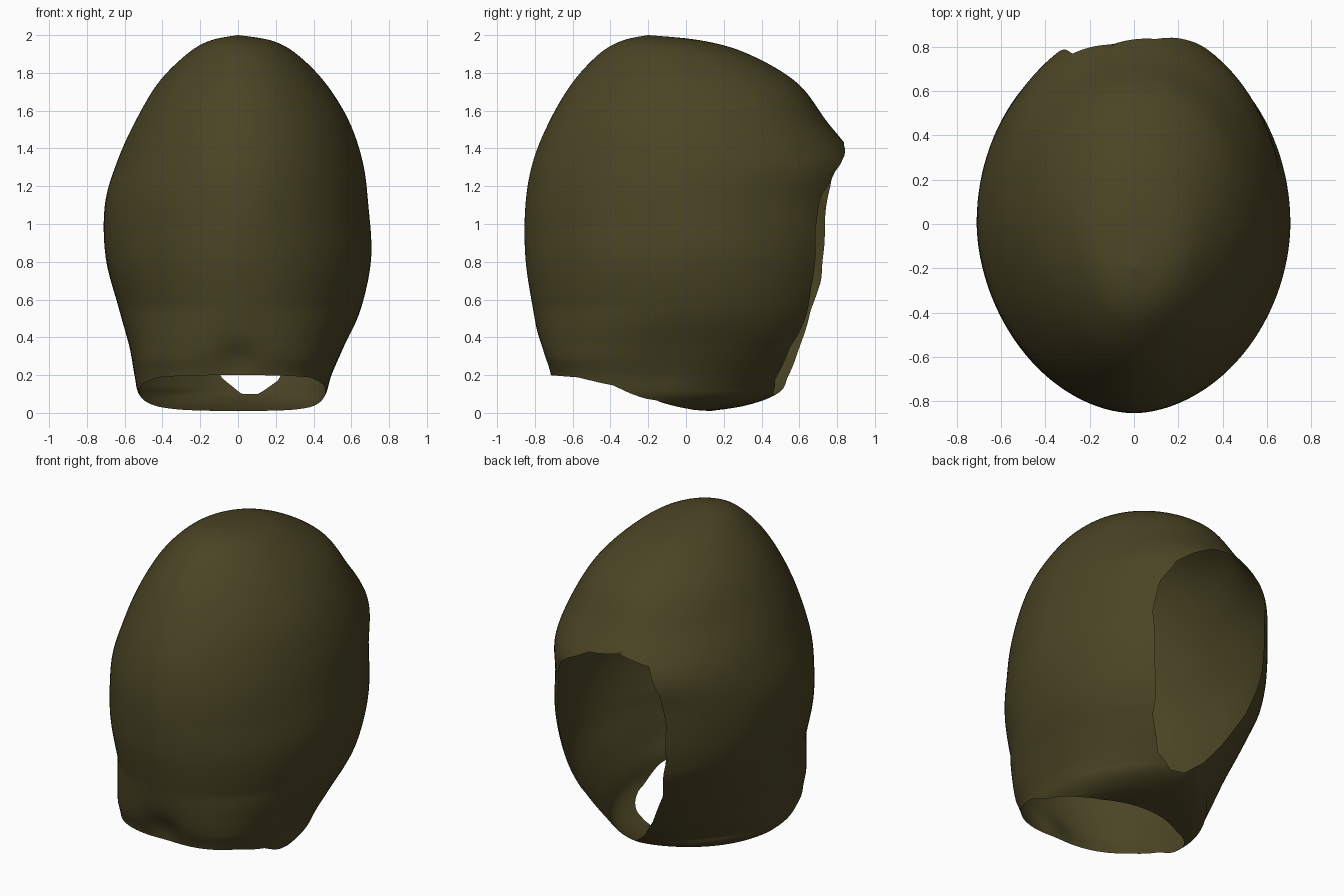
import bpy, bmesh, math

if "Cube" in bpy.data.objects:
    bpy.data.objects.remove(bpy.data.objects["Cube"])

# Hood profile rows: height, half width left, half width right, front y, back y
ROWS = [
    (0.01, .38, .38, -.70, .13), (0.04, .46, .42, -.71, .32),
    (0.10, .525, .465, -.715, .48), (0.20, .548, .495, -.72, .58),
    (0.35, .575, .56, -.77, .69), (0.55, .63, .65, -.81, .79),
    (0.82, .70, .705, -.85, .85), (1.10, .705, .69, -.85, .87),
    (1.33, .64, .66, -.81, .895), (1.55, .54, .585, -.72, .74),
    (1.75, .42, .46, -.60, .585), (1.90, .27, .31, -.46, .33),
    (1.97, .15, .18, -.34, .09), (2.00, .004, .004, -.204, -.196)]
# Squareness of the outline by height: front, back left, back right
FRONT = [(0, .72), (.28, .74), (.55, 1), (1, 1.08), (2, 1.04)]
BACK_L = [(0, 1), (.03, 1), (.13, 1.45), (.41, 1.22), (.7, 1), (2, 1)]
BACK_R = [(0, .95), (.03, 1), (.13, 1.15), (.4, 1), (1.4, 1), (1.7, .92), (2, .95)]
# Outline of the face opening on the back, as x, z
RIM = [(.25, 1.34), (.1, 1.42), (-.1, 1.45), (-.28, 1.40), (-.35, 1.24),
       (-.375, 1.05), (-.365, .8), (-.3, .54), (-.18, .32), (-.08, .18),
       (.02, .1), (.11, .1), (.21, .17), (.32, .35), (.4, .65), (.43, .95),
       (.40, 1.15), (.33, 1.28)]
CENTRE_Z = 0.8
COLS, LEVELS = 120, 110
TOP = len(ROWS) - 1


def row_at(u):
    """Smooth (Catmull-Rom) lookup between profile rows."""
    i = min(int(u), TOP - 1)
    t = u - i
    a, b, c, d = (ROWS[max(0, min(TOP, i + k))] for k in (-1, 0, 1, 2))
    return [0.5 * (2 * q + (r - p) * t + (2 * p - 5 * q + 4 * r - s) * t * t
                   + (3 * q - p - 3 * r + s) * t ** 3)
            for p, q, r, s in zip(a, b, c, d)]


def lerp_table(table, v):
    for (a, p), (b, q) in zip(table, table[1:]):
        if v <= b:
            return p + (q - p) * (v - a) / (b - a)
    return table[-1][1]


def neck_start(s):
    """Slanted neck opening: high in front, low at the back."""
    return lerp_table([(-1, 3), (-.7, 2.9), (-.35, 2.5), (0, 1.5),
                       (.35, .8), (.7, .3), (1, 0)], s)


def surface(u, ang):
    z, xl, xr, yf, yb = row_at(u)
    c, s = math.cos(ang), math.sin(ang)
    p = lerp_table(FRONT if s < 0 else BACK_R if c > 0 else BACK_L, z)
    x = math.copysign(abs(c) ** p, c) * (xr if c > 0 else xl)
    y = (yf + yb) / 2 + math.copysign(abs(s) ** p, s) * (yb - yf) / 2
    return x, y, z


def back_y(x, z):
    """y of the rear surface at a given x and z."""
    lo, hi = 0.0, float(TOP)
    for _ in range(30):
        mid = (lo + hi) / 2
        lo, hi = (mid, hi) if row_at(mid)[0] < z else (lo, mid)
    _, xl, xr, yf, yb = row_at(lo)
    p = lerp_table(BACK_R if x > 0 else BACK_L, z)
    f = min(1, abs(x) / (xr if x > 0 else xl)) ** (1 / p)
    return (yf + yb) / 2 + (1 - f * f) ** (p / 2) * (yb - yf) / 2


def rim_scale(x, z):
    """Factor that carries a point outward from the centre onto the rim."""
    dx, dz = x, z - CENTRE_Z
    for (ax, az), (bx, bz) in zip(RIM, RIM[1:] + RIM[:1]):
        az, bz = az - CENTRE_Z, bz - CENTRE_Z
        if ax * dz - az * dx >= 0 and dx * bz - dz * bx > 0:
            den = dx * (bz - az) - dz * (bx - ax)
            return (ax * (bz - az) - az * (bx - ax)) / den
    return 1.0


# Hood shell as a lofted grid, open at the neck
bm = bmesh.new()
grid = []
for i in range(LEVELS + 1):
    ring = []
    for j in range(COLS):
        ang = 2 * math.pi * j / COLS
        u0 = neck_start(math.sin(ang))
        ring.append(bm.verts.new(surface(u0 + (TOP - u0) * i / LEVELS, ang)))
    grid.append(ring)
for i in range(LEVELS):
    for j in range(COLS):
        k = (j + 1) % COLS
        bm.faces.new((grid[i][j], grid[i][k], grid[i + 1][k], grid[i + 1][j]))
bm.faces.new(grid[-1])

# Face opening: remove the inside, then pull the border onto the rim
inside = {v: rim_scale(v.co.x, v.co.z) for v in bm.verts if v.co.y > 0.2}
inside = {v: s for v, s in inside.items() if s > 1}
gone = [f for f in bm.faces if all(v in inside for v in f.verts)]
keep = {v for f in bm.faces if not all(w in inside for w in f.verts)
        for v in f.verts if v in inside}
for v in keep:
    x = v.co.x * inside[v]
    z = CENTRE_Z + (v.co.z - CENTRE_Z) * inside[v]
    v.co = (x, back_y(x, z), z)
bmesh.ops.delete(bm, geom=gone, context='FACES')
bmesh.ops.dissolve_degenerate(bm, dist=1e-4, edges=bm.edges[:])

# Soft pinch above the front of the neck
for v in bm.verts:
    if v.co.y < -0.4:
        d = (v.co.x / .09) ** 2 + ((v.co.z - .29) / .08) ** 2
        v.co.y += 0.025 * math.exp(-d)

for f in bm.faces:
    f.smooth = True
mesh = bpy.data.meshes.new("hood")
bm.to_mesh(mesh)
bm.free()
hood = bpy.data.objects.new("hood", mesh)
bpy.context.collection.objects.link(hood)

# Dark olive cloth
cloth = bpy.data.materials.new("dark_olive")
cloth.diffuse_color = (0.069, 0.059, 0.018, 1)
cloth.use_nodes = True
cloth.node_tree.nodes["Principled BSDF"].inputs["Base Color"].default_value = cloth.diffuse_color
mesh.materials.append(cloth)
